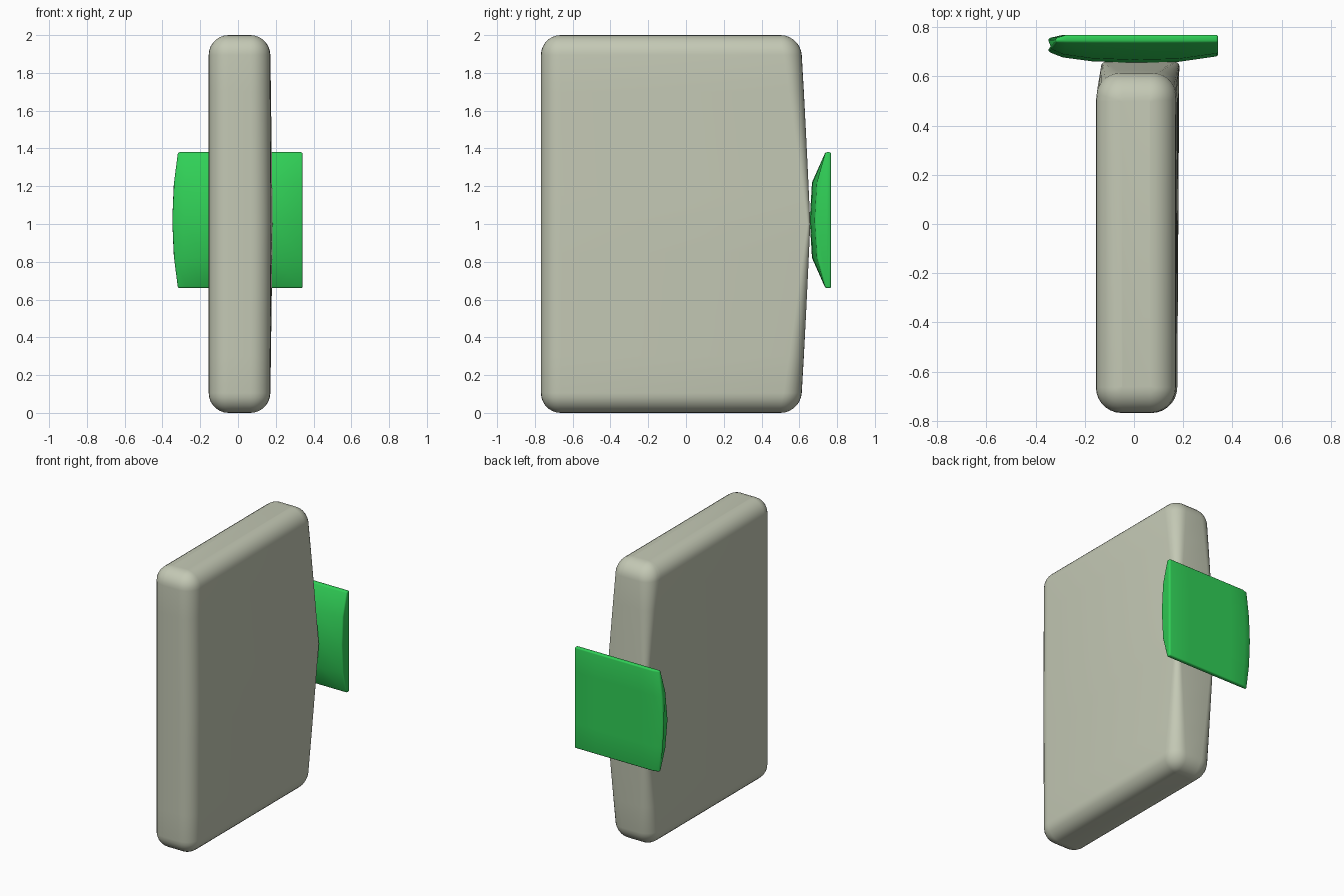
import bpy, bmesh, math

cube = bpy.data.objects.get("Cube")
if cube:
    bpy.data.objects.remove(cube, do_unlink=True)


def material(name, rgb):
    m = bpy.data.materials.new(name)
    m.use_nodes = True
    m.diffuse_color = (*rgb, 1)
    b = m.node_tree.nodes["Principled BSDF"]
    b.inputs["Base Color"].default_value = (*rgb, 1)
    b.inputs["Roughness"].default_value = 0.6
    return m


def loft(name, loops, mat, bevel=0):
    """Skin a list of equal-length closed loops and cap both ends."""
    bm = bmesh.new()
    rings = [[bm.verts.new(p) for p in loop] for loop in loops]
    n = len(rings[0])
    for a, b in zip(rings, rings[1:]):
        for i in range(n):
            j = (i + 1) % n
            bm.faces.new((a[i], a[j], b[j], b[i]))
    bm.faces.new(rings[0])
    bm.faces.new(rings[-1])
    bmesh.ops.recalc_face_normals(bm, faces=bm.faces)
    me = bpy.data.meshes.new(name)
    bm.to_mesh(me)
    bm.free()
    me.materials.append(mat)
    ob = bpy.data.objects.new(name, me)
    bpy.context.collection.objects.link(ob)
    bpy.ops.object.select_all(action='DESELECT')
    ob.select_set(True)
    bpy.context.view_layer.objects.active = ob
    if bevel:
        mod = ob.modifiers.new("soft_edges", 'BEVEL')
        mod.width = bevel
        mod.segments = 3
        mod.limit_method = 'ANGLE'
        mod.angle_limit = math.radians(40)
        bpy.ops.object.modifier_apply(modifier=mod.name)
    bpy.ops.object.shade_smooth_by_angle(angle=math.radians(40))
    return ob


stone = material("pale_grey", (0.55, 0.58, 0.46))
green = material("green", (0.03, 0.63, 0.095))

# Slab: stacked rounded sections whose back swells to a crisp ridge at mid height
R = 0.105
SEG = 7


def slab_section(z):
    edge = min(z, 2 - z)
    inset = R - math.sqrt(max(R * R - max(R - edge, 0) ** 2, 0))
    mid = 1 - abs(z - 1)                        # 0 at the ends, 1 at mid height
    back = 0.605 + 0.053 * mid ** 0.85 - inset
    x0, x1 = -0.155 + inset, 0.17 + 0.006 * mid - inset
    front = -0.768 + inset
    rf = max(R - inset, 0.004)
    rb = max(min(rf, R * (1 - 0.85 * mid)), 0.004)
    pts = []
    corners = [(x1, back, rb, 0), (x0, back, rb, 90), (x0, front, rf, 180), (x1, front, rf, 270)]
    for cx, cy, r, start in corners:
        sx = 1 if start in (0, 270) else -1
        sy = 1 if start < 180 else -1
        for k in range(SEG + 1):
            a = math.radians(start + 90 * k / SEG)
            x = cx - sx * r + r * math.cos(a)
            y = cy - sy * r + r * math.sin(a)
            if sy > 0:                          # flank taper near the ridge
                x += (0.022 if sx < 0 else 0.008) * mid
            pts.append((x, y, z))
        if start == 90:                         # keep the left flank straight
            pts.append((x0, 0.5, z))
    return pts


heights = [R * (1 - math.cos(math.radians(90 * k / SEG))) for k in range(SEG + 1)]
heights += [0.3, 0.5, 0.7, 0.85]
heights = heights + [1.0] + [2 - h for h in reversed(heights)]
loft("slab_body", [slab_section(z) for z in heights], stone)


# Back plate: flat behind, crowned towards the slab, with one bowed end
def plate_section(x, crown, back, bow=0):
    profile = [(back, -0.36), (back, -0.18), (back, 0), (back, 0.18), (back, 0.36),
               (0.738, 0.36), (crown + 0.012, 0.2), (crown, 0), (crown + 0.012, -0.2), (0.738, -0.36)]
    return [(x + bow * (z / 0.36) ** 2, y, 1.02 + z) for y, z in profile]


loft("back_plate", [
    plate_section(-0.348, 0.700, 0.755, 0.03),
    plate_section(-0.29, 0.677, 0.768, 0.015),
    plate_section(-0.17, 0.661, 0.768),
    plate_section(0.0, 0.655, 0.768),
    plate_section(0.18, 0.659, 0.768),
    plate_section(0.342, 0.682, 0.768),
], green, 0.012)
